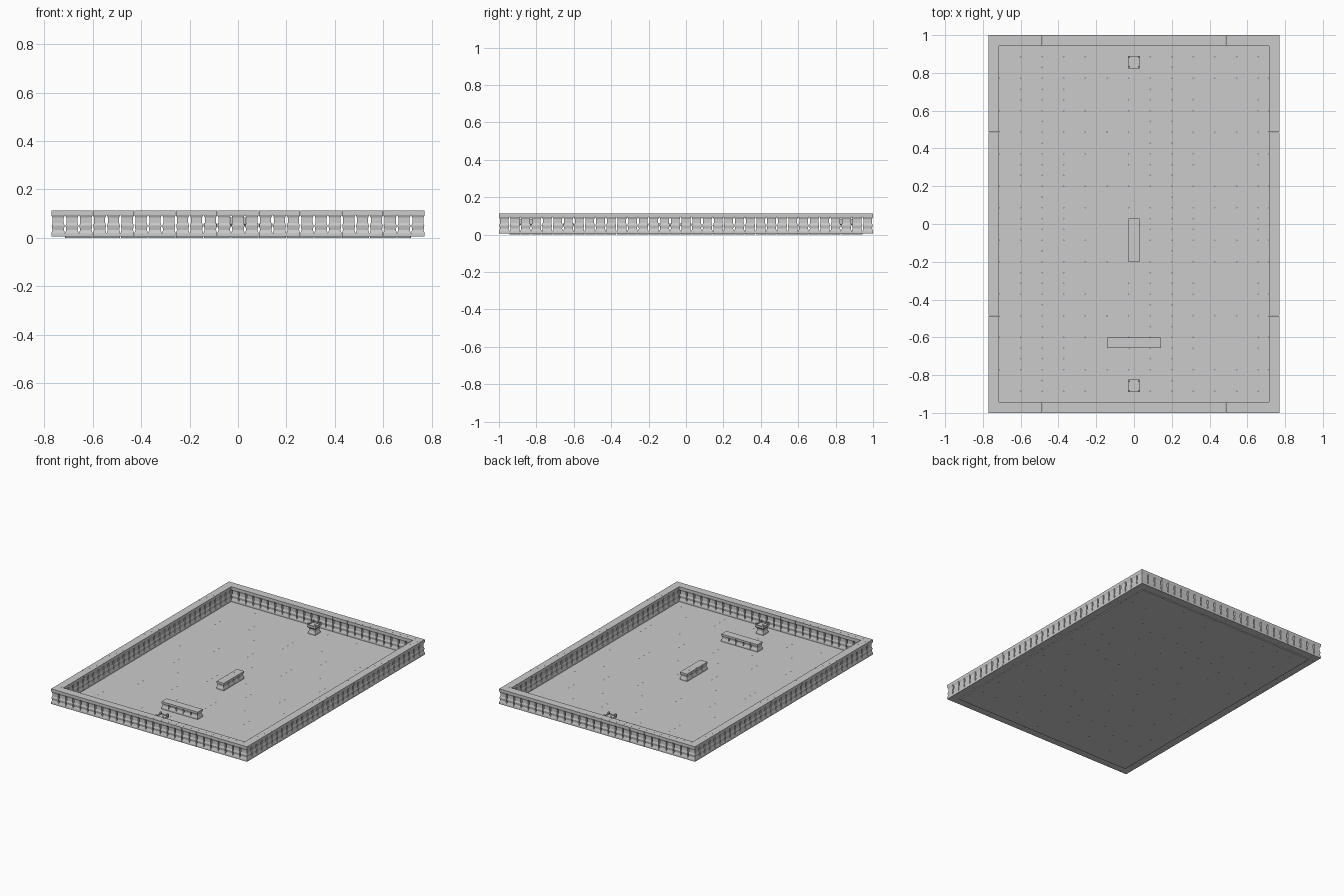
import bpy, bmesh

cube = bpy.data.objects.get("Cube")
if cube:
    bpy.data.objects.remove(cube, do_unlink=True)

U = 2 / 35          # block pitch
H = U * 0.498       # block half width
BASE = 0.006        # underside of the blocks

stone = bpy.data.materials.new("light_grey_stone")
stone.use_nodes = True
grey = (0.6, 0.6, 0.6, 1)
stone.diffuse_color = grey
stone.node_tree.nodes["Principled BSDF"].inputs["Base Color"].default_value = grey

# (height, half width) pairs
WALL = [(BASE, H), (0.017, H), (0.033, 0.0235), (0.05, 0.0268), (0.062, 0.023),
        (0.083, 0.023), (0.095, H), (0.113, H)]
LOW = [(BASE, H), (0.017, H), (0.03, 0.0235), (0.038, 0.0235), (0.05, H), (0.06, H)]
POST = [(BASE, H), (0.017, H), (0.03, 0.0235), (0.045, 0.0235), (0.056, 0.033), (0.072, 0.033)]


def finish(bm, name):
    bmesh.ops.recalc_face_normals(bm, faces=bm.faces)
    mesh = bpy.data.meshes.new(name)
    bm.to_mesh(mesh)
    bm.free()
    mesh.materials.append(stone)
    ob = bpy.data.objects.new(name, mesh)
    bpy.context.collection.objects.link(ob)
    return ob


def loft(bm, profile, x=0, y=0):
    """Stack square rings into a closed waisted block."""
    rings = [[bm.verts.new((x + sx * r, y + sy * r, z))
              for sx, sy in ((-1, -1), (1, -1), (1, 1), (-1, 1))] for z, r in profile]
    for a, b in zip(rings, rings[1:]):
        for i in range(4):
            j = (i + 1) % 4
            bm.faces.new((a[i], a[j], b[j], b[i]))
    bm.faces.new(rings[0][::-1])
    return bm.faces.new(rings[-1])


def block_row(name, profile, x, y, count, along_x):
    """Centre of the first block is given in block units."""
    bm = bmesh.new()
    loft(bm, profile)
    ob = finish(bm, name)
    ob.location = (x * U, y * U, 0)
    array = ob.modifiers.new("repeat", 'ARRAY')
    array.count = count
    array.use_relative_offset = False
    array.use_constant_offset = True
    array.constant_offset_displace = (U, 0, 0) if along_x else (0, U, 0)


# Perimeter walls
block_row("front_wall", WALL, -13, -17, 27, True)
block_row("back_wall", WALL, -13, 17, 27, True)
block_row("left_wall", WALL, 13, -16, 33, False)
block_row("right_wall", WALL, -13, -16, 33, False)

# Low barriers inside
block_row("centre_barrier", LOW, 0, -3, 4, False)
block_row("cross_barrier", LOW, -2, -11, 5, True)

# Crowned posts near each end
for name, side in (("front_post", -1), ("back_post", 1)):
    bm = bmesh.new()
    top = loft(bm, POST)
    bmesh.ops.inset_individual(bm, faces=[top], thickness=0.007)
    bmesh.ops.translate(bm, verts=top.verts, vec=(0, 0, -0.01))
    for sx in (-1, 1):
        for sy in (-1, 1):
            loft(bm, [(0.071, 0.006), (0.083, 0.006)], sx * 0.027, sy * 0.027)
    finish(bm, name).location = (0, side * 15 * U, 0)

# Paved floor, each slab with nipped corners
bm = bmesh.new()
C = 0.0015
for row in range(33):
    y0 = (row - 16.5) * U
    y1 = y0 + U
    for col in range(13):
        x0 = (col * 2 - 12.5) * U
        x1 = min(x0 + 2 * U, 12.5 * U)
        outline = [(x0 + C, y0), (x1 - C, y0), (x1, y0 + C), (x1, y1 - C),
                   (x1 - C, y1), (x0 + C, y1), (x0, y1 - C), (x0, y0 + C)]
        for z in (0, 0.007):
            bm.faces.new([bm.verts.new((x, y, z)) for x, y in outline])
bmesh.ops.remove_doubles(bm, verts=bm.verts, dist=0.0001)
# Close the slab edges between both layers
low = [e for e in bm.edges if e.is_boundary and e.verts[0].co.z < 0.003]
high = [e for e in bm.edges if e.is_boundary and e.verts[0].co.z > 0.003]
bmesh.ops.bridge_loops(bm, edges=[e for e in low + high
                                  if all(abs(v.co.x) > 12.49 * U or abs(v.co.y) > 16.49 * U
                                         for v in e.verts)])
finish(bm, "paved_floor")
